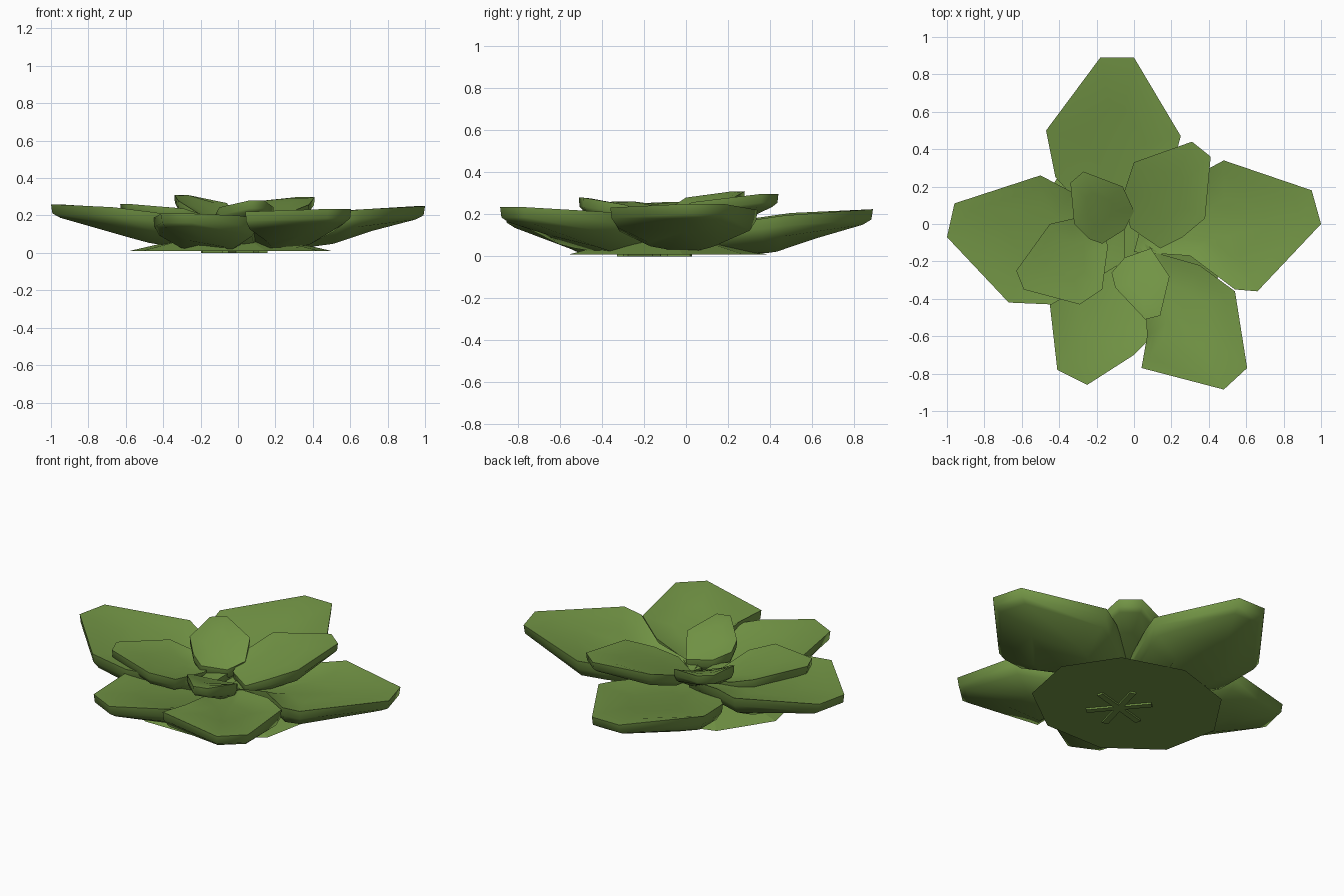
import bpy, bmesh, math
from mathutils import Vector

if "Cube" in bpy.data.objects:
    bpy.data.objects.remove(bpy.data.objects["Cube"])

green = bpy.data.materials.new("leaf_green")
green.diffuse_color = (0.17, 0.30, 0.06, 1)
green.use_nodes = True
green.node_tree.nodes["Principled BSDF"].inputs["Base Color"].default_value = green.diffuse_color


def finish(bm, name, smooth=True):
    bmesh.ops.recalc_face_normals(bm, faces=bm.faces)
    me = bpy.data.meshes.new(name)
    bm.to_mesh(me)
    bm.free()
    me.materials.append(green)
    ob = bpy.data.objects.new(name, me)
    bpy.context.collection.objects.link(ob)
    if smooth:
        bpy.ops.object.select_all(action='DESELECT')
        ob.select_set(True)
        bpy.context.view_layer.objects.active = ob
        bpy.ops.object.shade_smooth_by_angle(angle=math.radians(70))
    return ob


def leaf(name, outline, root, tip, tip_z, drop, cup, thick):
    """Cupped leaf: rings from the top centre, over the rim, to the keel."""
    pts = [Vector(p) for p in outline]
    mid = sum(pts, Vector((0, 0))) / len(pts)
    root, tip = Vector(root), Vector(tip)
    axis = tip - root

    def ring_point(p, scale, sink, dip):
        q = mid + (p - mid) * scale
        t = min(1, max(0, (q - root).dot(axis) / axis.length_squared))
        z = tip_z - drop * (1 - t) ** 2 - sink - dip * min(cup, 2 * cup * (1 - t))
        return (q.x, q.y, max(z, 0.012))

    rings = [(0.45, 0, 0.4), (0.8, 0, 0.2), (1, 0, 0),
             (0.985, thick * 0.7, 0), (0.9, thick, 0.3), (0.45, thick, 1)]
    bm = bmesh.new()
    loops = [[bm.verts.new(ring_point(p, *r)) for p in pts] for r in rings]
    n = len(pts)
    for a, b in zip(loops, loops[1:]):
        for i in range(n):
            j = (i + 1) % n
            bm.faces.new((a[i], a[j], b[j], b[i]))
    bm.faces.new(loops[0])
    bm.faces.new(loops[-1][::-1])
    finish(bm, name)


# Large outer leaves: outline, tip, tip height
root = (0, -0.05)
outer = {
    "outer_leaf_back": ([(-0.18, .89), (-.47, .5), (-.42, .25), (-.15, -.05),
                         (.05, -.1), (.22, .36), (.25, .47), (0, .89)], (-.09, .89), .225),
    "outer_leaf_right": ([(.48, .34), (.35, .27), (.05, .04), (.0, -.15), (.3, -.17),
                          (.54, -.35), (.66, -.36), (1, 0), (.95, .18)], (.97, .06), .25),
    "outer_leaf_left": ([(-.5, .26), (-.96, .11), (-1, -.07), (-.67, -.42),
                         (-.44, -.43), (-.05, -.2), (-.05, .05), (-.33, .17)], (-.98, .02), .26),
    "outer_leaf_front_right": ([(.04, -.77), (.48, -.885), (.605, -.77), (.54, -.36), (.35, -.22),
                                (.14, -.16), (.02, -.08), (.06, -.4), (.07, -.6)], (.5, -.87), .235),
    "outer_leaf_front_left": ([(-.45, -.43), (-.41, -.78), (-.25, -.86), (0, -.7), (.1, -.6),
                               (.12, -.15), (.02, -.02), (-.15, -.02), (-.35, -.2)],
                              (-.28, -.85), .21),
}
for name, (outline, tip, z) in outer.items():
    leaf(name, outline, root, tip, z, 0.13, 0.10, 0.07)

# Small inner leaves: outline, root, tip, tip height, drop
inner = {
    "inner_leaf_back_right": ([(0, .33), (-.06, .15), (-.02, -.02), (.14, -.13), (.26, -.07),
                               (.38, .03), (.41, .36), (.31, .44)],
                              (.03, -.08), (.37, .41), .298, .15),
    "inner_leaf_back_left": ([(-.34, .22), (-.32, 0), (-.24, -.08), (-.17, -.105), (-.05, -.03),
                              (0, .07), (-.06, .2), (-.27, .28)],
                             (-.04, -.03), (-.31, .25), .31, .15),
    "inner_leaf_left": ([(-.63, -.25), (-.59, -.35), (-.29, -.43), (-.17, -.35), (-.14, -.12),
                         (-.17, .02), (-.32, .03), (-.45, 0)],
                        (-.18, -.1), (-.61, -.3), .262, .10),
    "inner_leaf_front": ([(-.12, -.26), (-.1, -.34), (.06, -.51), (.14, -.49), (.19, -.28),
                          (.09, -.13), (-.05, -.18)],
                         (.02, -.12), (.1, -.5), .28, .14),
}
for name, (outline, r, tip, z, drop) in inner.items():
    leaf(name, outline, r, tip, z, drop, 0.05, 0.06)

# Low spreading base under the leaves
bm = bmesh.new()
bmesh.ops.create_cone(bm, segments=9, cap_ends=True, radius1=0.55, radius2=0.2, depth=0.08)
for v in bm.verts:
    v.co = (v.co.x - 0.04, v.co.y * 0.88 - 0.1, v.co.z + 0.05)
finish(bm, "base_disc", False)

# Crossed leaf roots showing under the base
for i, ang in enumerate((15, 75, 130)):
    bm = bmesh.new()
    bmesh.ops.create_cube(bm, size=1)
    c, s = math.cos(math.radians(ang)), math.sin(math.radians(ang))
    for v in bm.verts:
        x, y = v.co.x * 0.36, v.co.y * 0.035
        v.co = (x * c - y * s - 0.02, x * s + y * c - 0.15, v.co.z * 0.02 + 0.01)
    finish(bm, f"leaf_root_{i + 1}", False)
